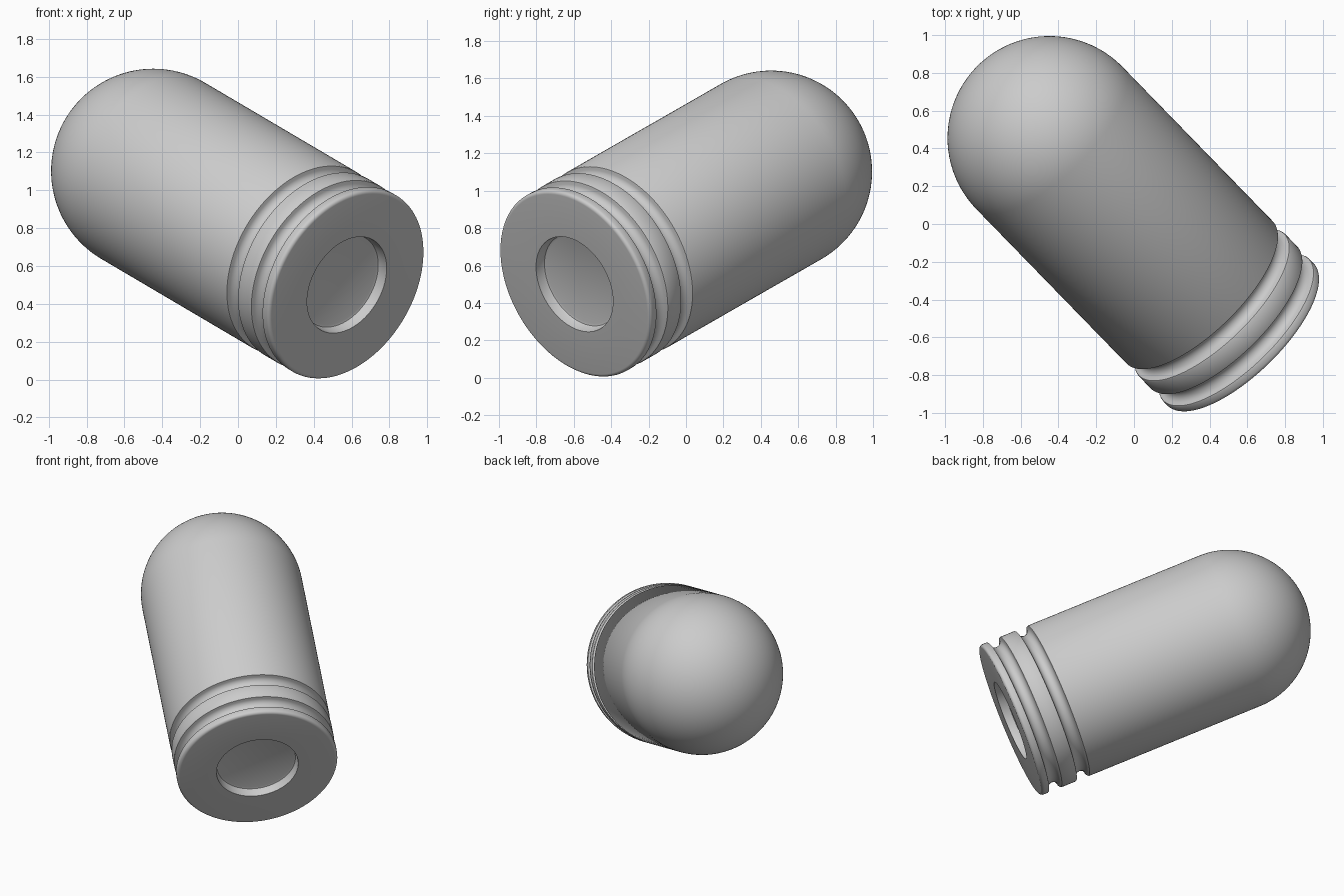
import bpy, bmesh
from math import sin, cos, pi
from mathutils import Vector

if "Cube" in bpy.data.objects:
    bpy.data.objects.remove(bpy.data.objects["Cube"])

R = 0.54          # body radius
L = 1.585         # base face to dome centre
SEGMENTS = 128
base = Vector((0.575, -0.596, 0.5))
axis = Vector((-0.645, 0.663, 0.38)).normalized()


def arc(r, t, radius, start, end, steps):
    """Points (radius, height) along an arc; angles in units of pi."""
    return [(r + radius * cos(pi * (start + (end - start) * i / steps)),
             t + radius * sin(pi * (start + (end - start) * i / steps)))
            for i in range(steps + 1)]


def groove(t, w=0.044, lip=0.008):
    """Round channel with softened lips."""
    return ([(R, t - w - lip), (R - 0.003, t - w - 0.002)]
            + arc(R - 0.01, t, w, -0.5, -1.5, 12)
            + [(R - 0.003, t + w + 0.002), (R, t + w + lip)])


# Profile: recessed base, rounded rim, two grooves, body, dome
profile = [(0, 0.06), (0.252, 0.06), (0.264, 0.056), (0.27, 0.045), (0.275, 0)]
profile += arc(R - 0.02, 0.02, 0.02, -0.5, 0, 6)
profile += groove(0.10) + groove(0.30)
profile += arc(0, L, R, 0, 0.5, 32)[:-1] + [(0, L + R)]

# Lathe the profile
bm = bmesh.new()
verts = [bm.verts.new((r, 0, t)) for r, t in profile]
edges = [bm.edges.new(pair) for pair in zip(verts, verts[1:])]
bmesh.ops.spin(bm, geom=verts + edges, cent=(0, 0, 0), axis=(0, 0, 1),
               angle=2 * pi, steps=SEGMENTS, use_duplicate=False)
bmesh.ops.remove_doubles(bm, verts=bm.verts, dist=1e-5)
bmesh.ops.recalc_face_normals(bm, faces=bm.faces)
mesh = bpy.data.meshes.new("round_nosed_capsule")
bm.to_mesh(mesh)
bm.free()

# Tilt into the leaning pose
capsule = bpy.data.objects.new("round_nosed_capsule", mesh)
bpy.context.collection.objects.link(capsule)
capsule.rotation_euler = axis.to_track_quat('Z', 'Y').to_euler()
capsule.location = base
bpy.context.view_layer.objects.active = capsule
capsule.select_set(True)
bpy.ops.object.shade_smooth_by_angle(angle=pi / 6)
